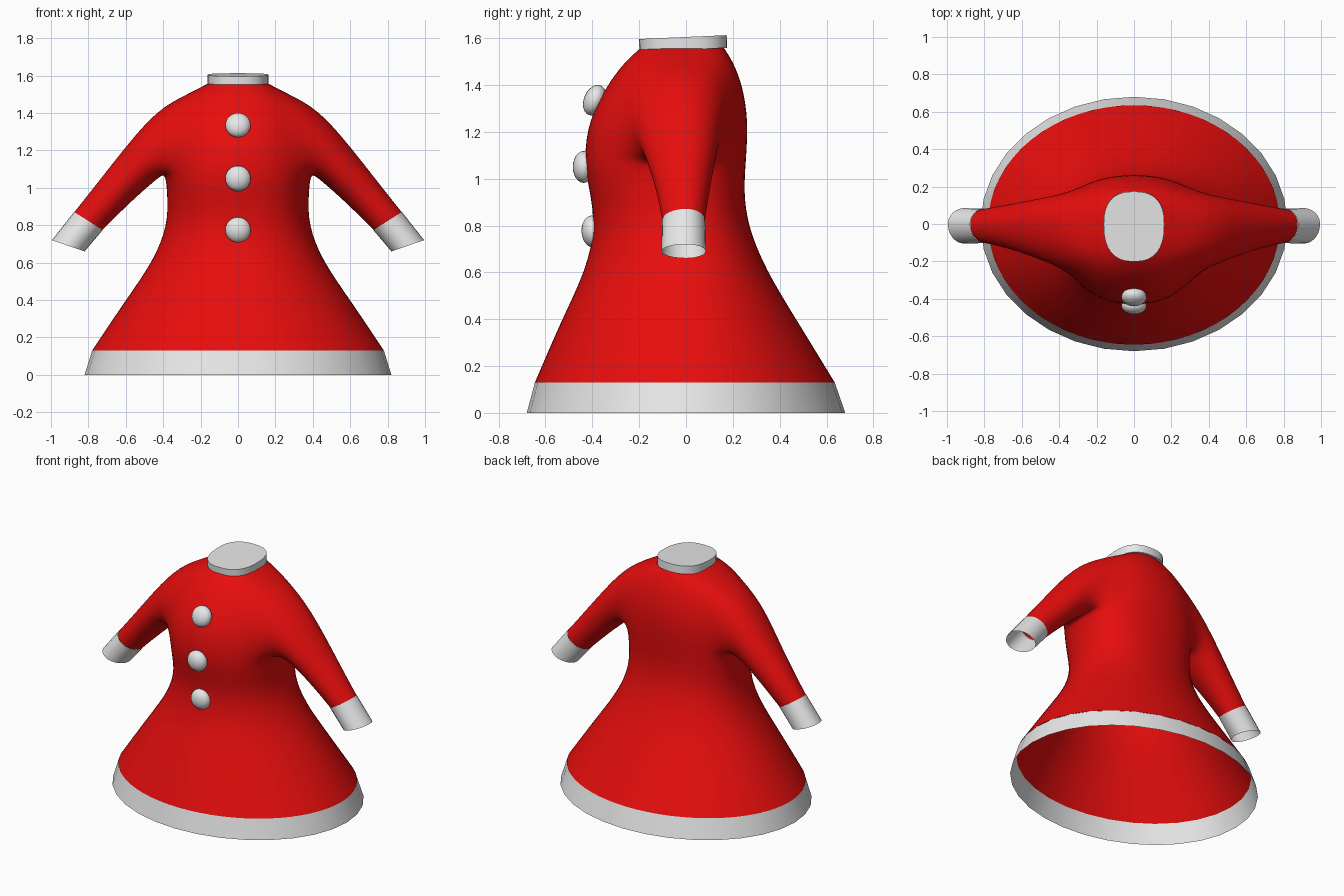
import bpy, bmesh
from math import sin, cos, pi, copysign, radians
from mathutils import Vector

cube = bpy.data.objects.get("Cube")
if cube:
    bpy.data.objects.remove(cube, do_unlink=True)


def make_material(name, rgb):
    m = bpy.data.materials.new(name)
    m.use_nodes = True
    m.diffuse_color = (*rgb, 1)
    m.node_tree.nodes["Principled BSDF"].inputs["Base Color"].default_value = (*rgb, 1)
    return m


RED = make_material("red cloth", (0.8, 0.004, 0.004))
WHITE = make_material("white trim", (0.8, 0.8, 0.8))


def finish(bm, name, material, angle=40, subdivide=0):
    bmesh.ops.recalc_face_normals(bm, faces=bm.faces)
    mesh = bpy.data.meshes.new(name)
    bm.to_mesh(mesh)
    bm.free()
    mesh.materials.append(material)
    ob = bpy.data.objects.new(name, mesh)
    bpy.context.collection.objects.link(ob)
    if subdivide:
        mod = ob.modifiers.new("smooth cloth", "SUBSURF")
        mod.levels = mod.render_levels = subdivide
        mesh.shade_smooth()
    else:
        bpy.ops.object.select_all(action="DESELECT")
        ob.select_set(True)
        bpy.context.view_layer.objects.active = ob
        bpy.ops.object.shade_smooth_by_angle(angle=radians(angle))
    return ob


def swell(n):
    """Enlargement that cancels the shrinking of a subdivided ring."""
    return 3 / (2 + cos(2 * pi / n))


def power(v, p):
    return copysign(abs(v) ** p, v)


def body_ring(bm, n, z, rx, front, back, p=1.0, grow=1.0):
    """Horizontal ring with separate depths in front and behind."""
    ring = []
    for i in range(n):
        c, s = cos(2 * pi * i / n), sin(2 * pi * i / n)
        x = rx * power(c, p)
        y = (back if s > 0 else front) * power(s, p)
        ring.append(bm.verts.new((x * grow, y * grow, z)))
    return ring


def sleeve_ring(bm, n, side, top, bottom, front, back, grow=1.0):
    """Ring around the arm, starting two steps before its lowest point."""
    t, b = Vector(top), Vector(bottom)
    mid, half = (t + b) / 2, (t - b) / 2 * grow
    ring = []
    for i in range(n):
        a = -pi / 2 + (i - 2) * 2 * pi / n
        x, z = mid + half * sin(a)
        y = cos(a) * (back if cos(a) > 0 else front) * grow
        ring.append(bm.verts.new((side * x, y, z)))
    return ring


def bridge(bm, a, b, skip=()):
    n = len(a)
    for i in range(n):
        if i not in skip:
            j = (i + 1) % n
            bm.faces.new((a[i], a[j], b[j], b[i]))


# Dress body: height, half width, front depth, back depth, squareness
BODY = [
    (0.13, 0.78, 0.645, 0.635, 1),
    (0.40, 0.60, 0.53, 0.47, 1),
    (0.61, 0.45, 0.425, 0.34, 0.95),
    (0.80, 0.375, 0.385, 0.262, 0.9),
    (0.95, 0.375, 0.41, 0.245, 0.85),
    (1.08, 0.385, 0.435, 0.255, 0.85),
    (1.25, 0.37, 0.415, 0.265, 0.85),
    (1.40, 0.33, 0.335, 0.24, 0.85),
    (1.50, 0.27, 0.26, 0.2, 0.85),
    (1.56, 0.155, 0.19, 0.16, 0.85),
]
# Sleeve: top point, bottom point, front depth, back depth
SLEEVE = [
    ((0.43, 1.42), (0.42, 1.06), 0.22, 0.15),
    ((0.60, 1.22), (0.53, 0.965), 0.165, 0.125),
    ((0.74, 1.04), (0.63, 0.87), 0.125, 0.10),
    ((0.875, 0.87), (0.725, 0.775), 0.10, 0.08),
]
CUFF_END = ((0.995, 0.72), (0.82, 0.66), 0.105, 0.085)
N, M = 16, 14
LOW, HIGH = 5, 8  # body rings bounding the armholes

bm = bmesh.new()
rings = [body_ring(bm, N, *r, grow=swell(N)) for r in BODY]
armhole = {(c + k) % N for c in (0, N // 2) for k in (-2, -1, 0, 1)}
for k in range(len(rings) - 1):
    bridge(bm, rings[k], rings[k + 1], armhole if LOW <= k < HIGH else ())

# Sleeves grow out of the armholes
for side in (1, -1):
    def col(j):
        return j % N if side > 0 else (N // 2 - j) % N
    loop = [rings[LOW][col(j)] for j in range(-2, 3)]
    loop += [rings[k][col(2)] for k in range(LOW + 1, HIGH)]
    loop += [rings[HIGH][col(j)] for j in range(2, -3, -1)]
    loop += [rings[k][col(-2)] for k in range(HIGH - 1, LOW, -1)]
    for r in SLEEVE:
        ring = sleeve_ring(bm, M, side, *r, grow=swell(M))
        bridge(bm, loop, ring)
        loop = ring
finish(bm, "dress", RED, subdivide=2)

# Hem band
bm = bmesh.new()
bridge(bm, body_ring(bm, 32, 0, 0.82, 0.68, 0.68), body_ring(bm, 32, *BODY[0]))
finish(bm, "hem", WHITE)

# Cuffs
for side, name in ((1, "left_cuff"), (-1, "right_cuff")):
    bm = bmesh.new()
    bridge(bm, sleeve_ring(bm, 24, side, *SLEEVE[-1], grow=1.02),
           sleeve_ring(bm, 24, side, *CUFF_END))
    finish(bm, name, WHITE)

# Collar, tilted slightly forward
bm = bmesh.new()
low = body_ring(bm, 32, -0.027, 0.162, 0.2, 0.175, 0.8)
high = body_ring(bm, 32, 0.027, 0.162, 0.2, 0.175, 0.8)
bridge(bm, low, high)
bm.faces.new(high)
bm.faces.new(low)
collar = finish(bm, "collar", WHITE)
collar.location.z = 1.578
collar.rotation_euler.x = radians(2.5)

# Buttons: depth, height, backward lean
for i, (y, z, lean) in enumerate([(-0.39, 1.335, -22), (-0.437, 1.05, 0), (-0.4, 0.775, 3)]):
    bm = bmesh.new()
    bmesh.ops.create_uvsphere(bm, u_segments=24, v_segments=12, radius=0.068)
    button = finish(bm, f"button_{i + 1}", WHITE, 60)
    button.location = (0, y, z)
    button.scale.y = 0.68
    button.rotation_euler.x = radians(lean)
